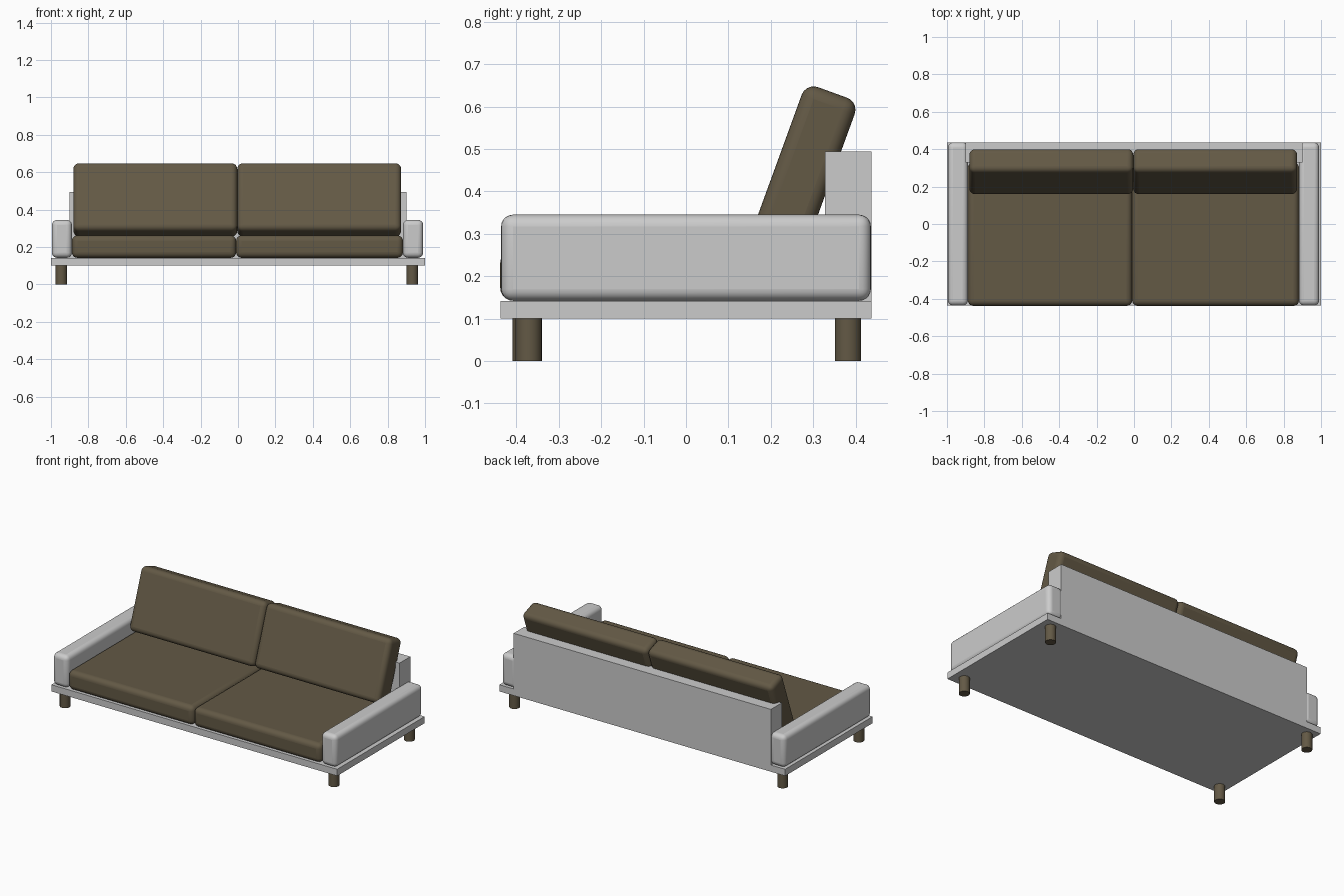
import bpy, math

if "Cube" in bpy.data.objects:
    bpy.data.objects.remove(bpy.data.objects["Cube"])

brown = bpy.data.materials.new("brown_fabric")
brown.diffuse_color = (0.125, 0.10, 0.06, 1)
brown.use_nodes = True
brown.node_tree.nodes["Principled BSDF"].inputs["Base Color"].default_value = brown.diffuse_color


def smooth(ob):
    bpy.context.view_layer.objects.active = ob
    ob.select_set(True)
    bpy.ops.object.shade_smooth_by_angle(angle=math.radians(35))
    ob.select_set(False)


def box(name, lo, hi, bevel=0, mat=None, tilt=0):
    """Box between two corners, optionally rounded and tilted about x."""
    mid = [(a + b) / 2 for a, b in zip(lo, hi)]
    bpy.ops.mesh.primitive_cube_add(size=1, location=mid)
    ob = bpy.context.object
    ob.name = name
    ob.scale = [b - a for a, b in zip(lo, hi)]
    bpy.ops.object.transform_apply(location=False, rotation=False, scale=True)
    ob.rotation_euler.x = tilt
    if mat:
        ob.data.materials.append(mat)
    if bevel:
        mod = ob.modifiers.new("rounding", 'BEVEL')
        mod.width = bevel
        mod.segments = 5
        smooth(ob)
    return ob


# platform and backrest panel
box("base_platform", (-1, -0.437, 0.10), (1, 0.437, 0.142))
box("back_panel", (-0.9, 0.328, 0.12), (0.9, 0.437, 0.494))

# armrests
box("left_armrest", (-0.995, -0.436, 0.142), (-0.888, 0.436, 0.345), 0.028)
box("right_armrest", (0.882, -0.436, 0.142), (0.99, 0.436, 0.345), 0.028)

# seat and back cushions; back cushions lean 20 degrees
cy, cz, depth, height = 0.2795, 0.4518, 0.133, 0.386
for side, x0, x1 in (("left", -0.888, -0.01), ("right", -0.01, 0.882)):
    box(side + "_seat_cushion", (x0, -0.438, 0.142), (x1, 0.33, 0.262), 0.03, brown)
for side, x0, x1 in (("left", -0.88, -0.004), ("right", -0.004, 0.872)):
    box(side + "_back_cushion", (x0, cy - depth / 2, cz - height / 2),
        (x1, cy + depth / 2, cz + height / 2), 0.03, brown, math.radians(-20))

# round legs
for name, x, y in (("front_left_leg", -0.945, -0.378), ("front_right_leg", 0.932, -0.371),
                   ("back_left_leg", -0.945, 0.382), ("back_right_leg", 0.932, 0.382)):
    bpy.ops.mesh.primitive_cylinder_add(vertices=24, radius=0.031, depth=0.105,
                                        location=(x, y, 0.0525))
    leg = bpy.context.object
    leg.name = name
    leg.data.materials.append(brown)
    smooth(leg)
